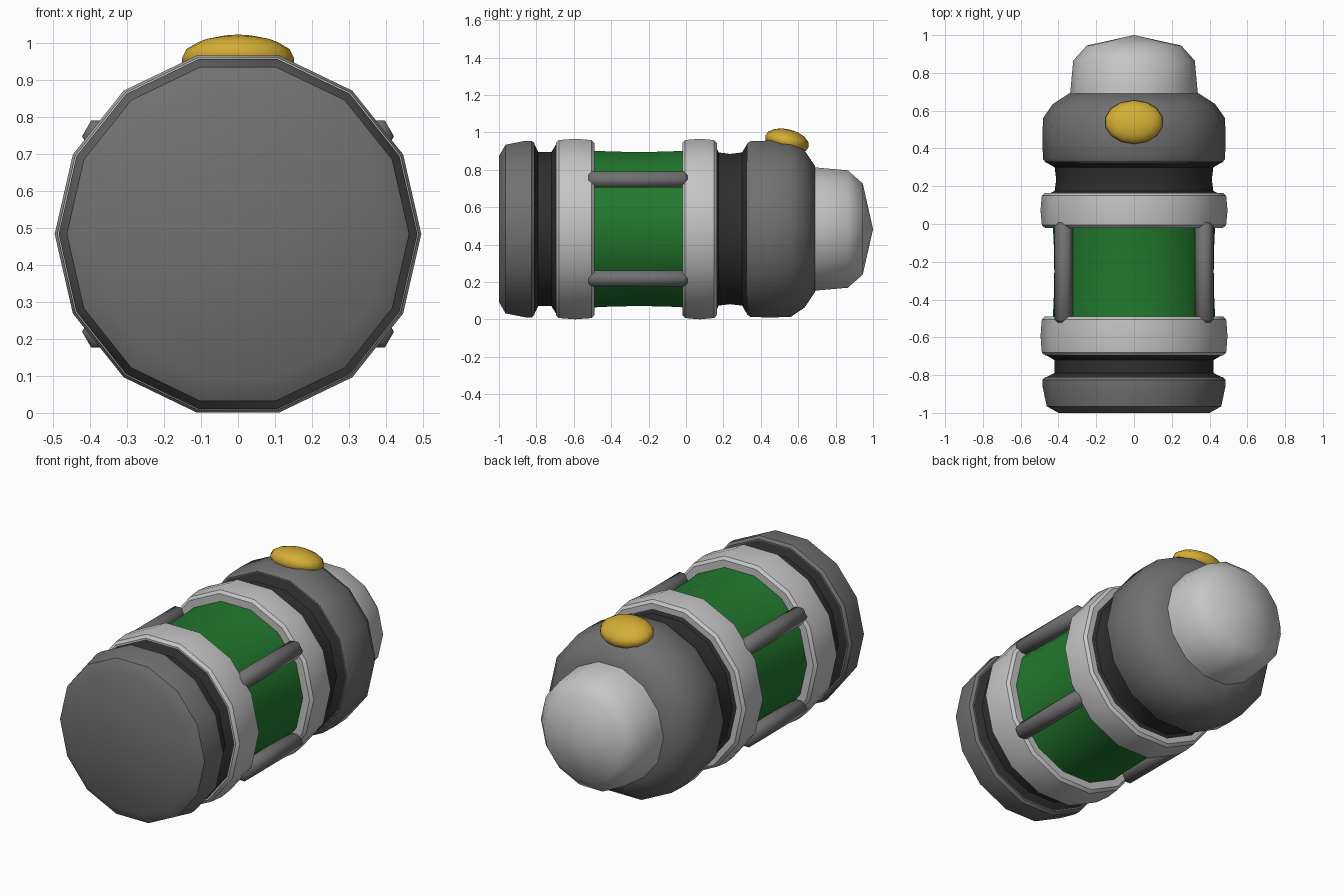
import bpy, bmesh, math
from mathutils import Matrix, Vector

if "Cube" in bpy.data.objects:
    bpy.data.objects.remove(bpy.data.objects["Cube"])

CZ = 0.483   # height of the long axis
SIDES = 14


def material(name, rgb):
    m = bpy.data.materials.new(name)
    m.diffuse_color = (*rgb, 1)
    m.use_nodes = True
    m.node_tree.nodes["Principled BSDF"].inputs["Base Color"].default_value = m.diffuse_color
    return m


grey = material("mid grey", (0.165, 0.165, 0.165))
white = material("light grey", (0.56, 0.56, 0.56))
dark = material("near black", (0.028, 0.028, 0.028))
green = material("green", (0.016, 0.19, 0.027))
yellow = material("yellow", (0.66, 0.42, 0.035))


def finish(name, bm, mat, angle=35):
    bmesh.ops.recalc_face_normals(bm, faces=bm.faces)
    me = bpy.data.meshes.new(name)
    bm.to_mesh(me)
    bm.free()
    me.materials.append(mat)
    ob = bpy.data.objects.new(name, me)
    bpy.context.collection.objects.link(ob)
    bpy.ops.object.select_all(action='DESELECT')
    ob.select_set(True)
    bpy.context.view_layer.objects.active = ob
    bpy.ops.object.shade_smooth_by_angle(angle=math.radians(angle))
    return ob


def lathe(name, profile, mat, sides=SIDES, centre=(0, CZ), angle=35):
    """Turn (y, radius) points about an axis parallel to y; radius 0 closes to a point."""
    bm = bmesh.new()
    rings = []
    for y, r in profile:
        n = sides if r > 0 else 1
        rings.append([bm.verts.new((centre[0] + r * math.cos(2 * math.pi * i / sides), y,
                                    centre[1] + r * math.sin(2 * math.pi * i / sides)))
                      for i in range(n)])
    for a, b in zip(rings, rings[1:]):
        for i in range(sides):
            j = (i + 1) % sides
            quad = [a[i % len(a)], a[j % len(a)], b[j % len(b)], b[i % len(b)]]
            bm.faces.new(list(dict.fromkeys(quad)))
    return finish(name, bm, mat, angle)


# Front end cap
lathe("front_cap", [(-1, 0), (-1, 0.40), (-0.965, 0.462), (-0.86, 0.484),
                    (-0.825, 0.484), (-0.81, 0.47), (-0.81, 0.40)], grey)

# Dark grooves
lathe("front_groove", [(-0.815, 0.473), (-0.79, 0.422), (-0.72, 0.422), (-0.69, 0.472)], dark)
lathe("rear_groove", [(0.16, 0.45), (0.175, 0.42), (0.235, 0.412), (0.30, 0.42),
                      (0.33, 0.472)], dark)

# Pale collars on either side of the barrel
for name, y0, y1 in (("front_collar", -0.695, -0.49), ("rear_collar", -0.02, 0.165)):
    m = (y0 + y1) / 2
    lathe(name, [(y0, 0.41), (y0, 0.472), (y0 + 0.015, 0.488), (m, 0.495),
                 (y1 - 0.015, 0.488), (y1, 0.472), (y1, 0.41)], white)

# Green barrel, slightly waisted
lathe("barrel", [(-0.50, 0.43), (-0.40, 0.425), (-0.25, 0.422), (-0.10, 0.425),
                 (0, 0.43)], green)

# Rear housing with rounded shoulder
lathe("rear_housing", [(0.325, 0.41), (0.325, 0.468), (0.345, 0.482), (0.45, 0.485),
                       (0.56, 0.482), (0.635, 0.43), (0.69, 0.345), (0.69, 0.25)], grey)

# Pale dome
lathe("dome", [(0.66, 0.342), (0.72, 0.335), (0.865, 0.322), (0.945, 0.25), (1, 0)],
      white, angle=50)

# Four hexagonal guard rods with rounded ends
for sx, side in ((1, "right"), (-1, "left")):
    for sz, level in ((1, "upper"), (-1, "lower")):
        lathe(f"{level}_{side}_rod",
              [(-0.522, 0), (-0.522, 0.03), (-0.505, 0.049), (-0.01, 0.049),
               (0.007, 0.03), (0.007, 0)],
              grey, 6, (sx * 0.372, CZ + sz * 0.264), 65)

# Yellow button, tilted down towards the shoulder
bm = bmesh.new()
bmesh.ops.create_uvsphere(bm, u_segments=14, v_segments=8, radius=1)
bm.transform(Matrix.Translation((0, 0.54, 0.952)) @ Matrix.Rotation(math.radians(-14), 4, 'X')
             @ Matrix.Diagonal(Vector((0.155, 0.12, 0.065, 1))))
finish("button", bm, yellow, 60)
